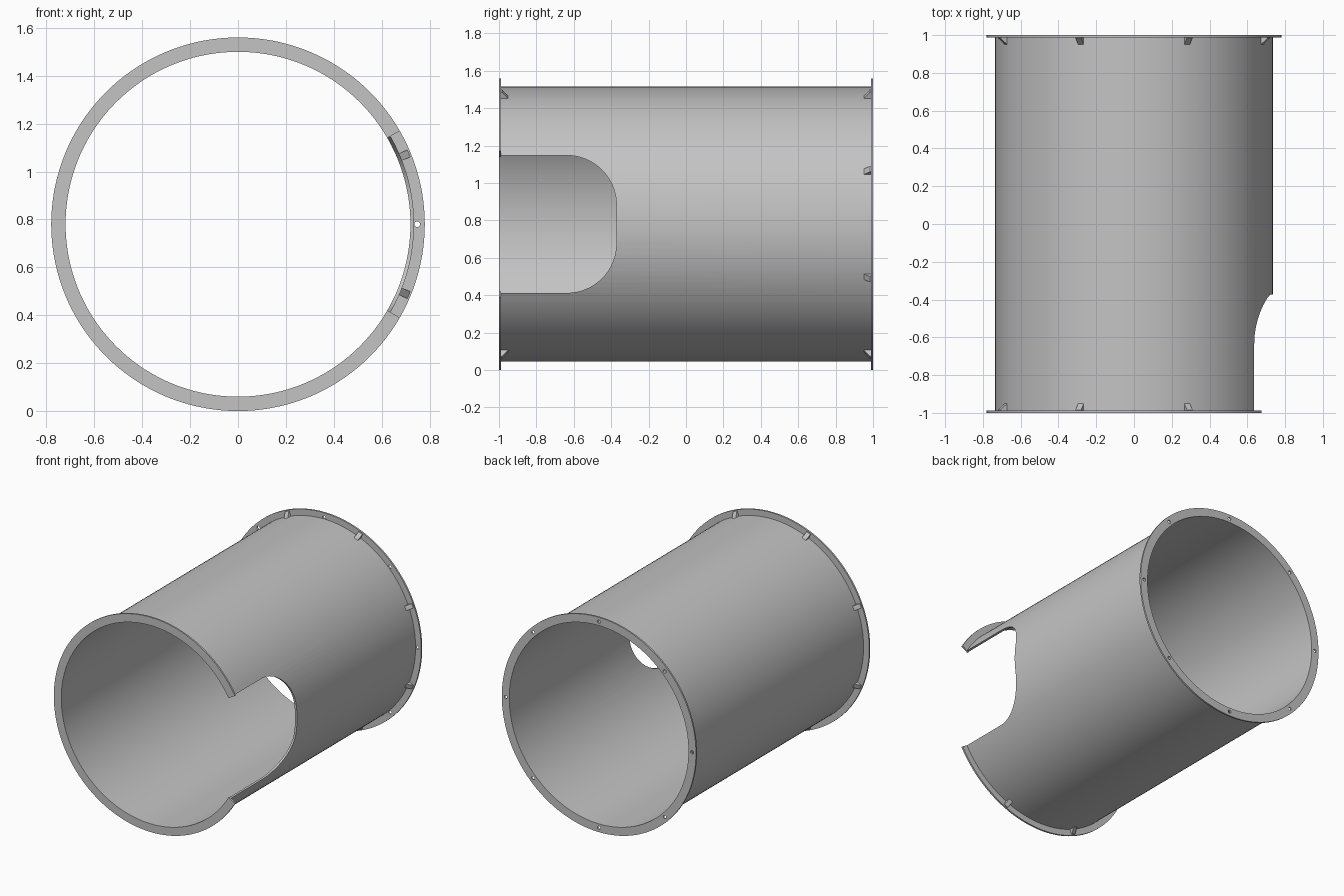
import bpy
import bmesh
from math import cos, sin, pi, radians

if "Cube" in bpy.data.objects:
    bpy.data.objects.remove(bpy.data.objects["Cube"])

# Main dimensions
AXIS_Z = 0.78
INNER, WALL, RIM = 0.72, 0.735, 0.78
END, FLANGE = 1.0, 0.012
SHOULDER = END - FLANGE
SLOT_HALF, SLOT_END, SLOT_RADIUS = 0.3675, -0.372, 0.265
OPENING = radians(30)

grey = bpy.data.materials.new("light grey")
grey.use_nodes = True
colour = (0.55, 0.55, 0.55, 1)
grey.diffuse_color = colour
grey.node_tree.nodes["Principled BSDF"].inputs["Base Color"].default_value = colour


def polar(r, y, a):
    return (r * cos(a), y, AXIS_Z + r * sin(a))


def finish(name, bm):
    bmesh.ops.recalc_face_normals(bm, faces=bm.faces)
    mesh = bpy.data.meshes.new(name)
    bm.to_mesh(mesh)
    bm.free()
    mesh.materials.append(grey)
    obj = bpy.data.objects.new(name, mesh)
    bpy.context.collection.objects.link(obj)
    return obj


def select(obj):
    bpy.ops.object.select_all(action="DESELECT")
    obj.select_set(True)
    bpy.context.view_layer.objects.active = obj


def smooth(obj):
    select(obj)
    bpy.ops.object.shade_smooth_by_angle(angle=radians(30))


def sweep(name, r0, r1, y0, y1, start=0.0, stop=2 * pi, steps=144):
    """Sweep a rectangular section around the y axis."""
    bm = bmesh.new()
    closed = stop - start > 2 * pi - 0.001
    section = [(r0, y0), (r1, y0), (r1, y1), (r0, y1)]
    rings = []
    for i in range(steps if closed else steps + 1):
        a = start + (stop - start) * i / steps
        rings.append([bm.verts.new(polar(r, y, a)) for r, y in section])
    pairs = list(zip(rings, rings[1:]))
    if closed:
        pairs.append((rings[-1], rings[0]))
    else:
        bm.faces.new(rings[0])
        bm.faces.new(rings[-1])
    for p, q in pairs:
        for k in range(4):
            n = (k + 1) % 4
            bm.faces.new((p[k], p[n], q[n], q[k]))
    return finish(name, bm)


def prism(bm, loop_a, loop_b):
    a = [bm.verts.new(p) for p in loop_a]
    b = [bm.verts.new(p) for p in loop_b]
    bm.faces.new(a)
    bm.faces.new(b)
    for k in range(len(a)):
        n = (k + 1) % len(a)
        bm.faces.new((a[k], a[n], b[n], b[k]))


def cut(obj, cutter):
    cutter.hide_render = True
    mod = obj.modifiers.new("cut", "BOOLEAN")
    mod.operation = "DIFFERENCE"
    mod.solver = "EXACT"
    mod.object = cutter
    select(obj)
    bpy.ops.object.modifier_apply(modifier=mod.name)
    bpy.data.objects.remove(cutter)


# Tube with a round-cornered slot open to the front, on the left side
tube = sweep("tube", INNER, WALL, -SHOULDER, SHOULDER)
outline = [(-1.1, -SLOT_HALF)]
for sign, first in ((-1, -pi / 2), (1, 0)):
    for i in range(17):
        a = first + pi / 2 * i / 16
        outline.append((SLOT_END - SLOT_RADIUS + SLOT_RADIUS * cos(a),
                        sign * (SLOT_HALF - SLOT_RADIUS) + SLOT_RADIUS * sin(a)))
outline.append((-1.1, SLOT_HALF))
bm = bmesh.new()
prism(bm, [(0.3, y, AXIS_Z + z) for y, z in outline],
      [(1.0, y, AXIS_Z + z) for y, z in outline])
cut(tube, finish("slot_cutter", bm))
smooth(tube)

# Front flange, interrupted at the slot
smooth(sweep("front_flange", INNER, RIM, -END, -SHOULDER,
             OPENING, 2 * pi - OPENING, 120))

# Back flange with eight bolt holes
back = sweep("back_flange", INNER, RIM, SHOULDER, END)
bm = bmesh.new()
for k in range(8):
    x, _, z = polar(0.748, 0, k * pi / 4)
    circle = [(x + 0.012 * cos(t * pi / 8), z + 0.012 * sin(t * pi / 8))
              for t in range(16)]
    prism(bm, [(u, 0.95, v) for u, v in circle], [(u, 1.05, v) for u, v in circle])
cut(back, finish("hole_cutter", bm))
smooth(back)


# Triangular gussets between tube and flanges
def gussets(name, side, indices):
    bm = bmesh.new()
    half = 0.016
    section = [(WALL - 0.006, SHOULDER), (0.772, SHOULDER),
               (0.772, SHOULDER - 0.004), (WALL - 0.006, SHOULDER - 0.042)]
    for k in indices:
        a = pi / 8 + k * pi / 4
        sides = []
        for w in (-half, half):
            sides.append([(r * cos(a) - w * sin(a), side * y,
                           AXIS_Z + r * sin(a) + w * cos(a)) for r, y in section])
        prism(bm, *sides)
    finish(name, bm)


gussets("back_gussets", 1, range(8))
gussets("front_gussets", -1, range(1, 7))
